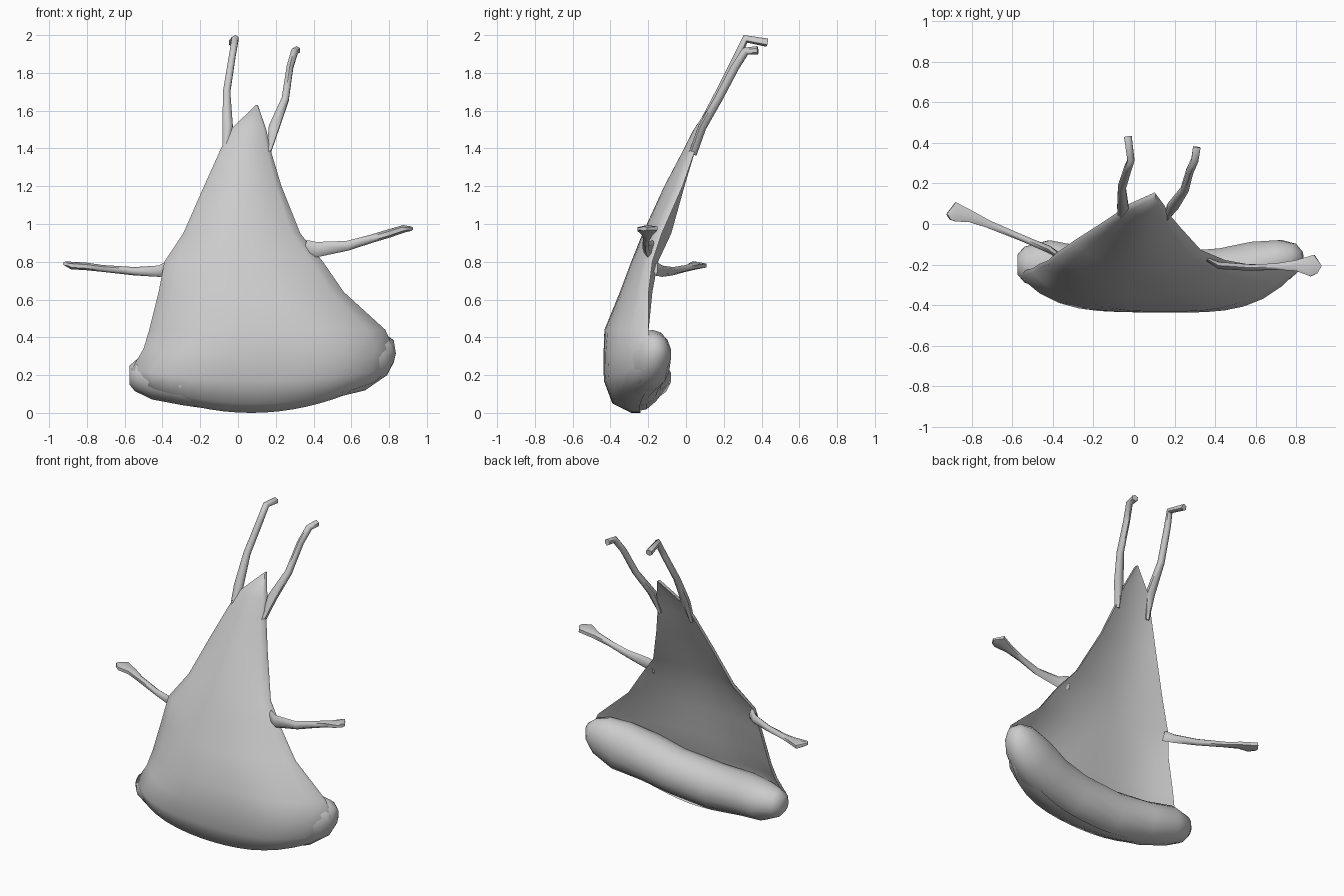
import bpy, bmesh, math
from mathutils import Vector


def finish(name, verts, faces, angle=60):
    me = bpy.data.meshes.new(name)
    me.from_pydata(verts, [], faces)
    bm = bmesh.new()
    bm.from_mesh(me)
    bmesh.ops.recalc_face_normals(bm, faces=bm.faces)
    bm.to_mesh(me)
    bm.free()
    ob = bpy.data.objects.new(name, me)
    bpy.context.collection.objects.link(ob)
    bpy.ops.object.select_all(action='DESELECT')
    ob.select_set(True)
    bpy.context.view_layer.objects.active = ob
    bpy.ops.object.shade_smooth_by_angle(angle=math.radians(angle))
    return ob


def sweep(name, stations, side, n):
    """Tube through (x, y, z, half width along side, half height)."""
    pts = [Vector(s[:3]) for s in stations]
    verts, faces = [], []
    for i, s in enumerate(stations):
        t = (pts[min(i + 1, len(pts) - 1)] - pts[max(i - 1, 0)]).normalized()
        u = Vector(side)
        u = (u - t * u.dot(t)).normalized()
        v = t.cross(u)
        for k in range(n):
            a = 2 * math.pi * (k + 0.5) / n
            verts.append(pts[i] + u * s[3] * math.cos(a) + v * s[4] * math.sin(a))
    for i in range(len(pts) - 1):
        for k in range(n):
            k2 = (k + 1) % n
            faces.append((i*n + k, i*n + k2, (i+1)*n + k2, (i+1)*n + k))
    faces.append(tuple(range(n)))
    faces.append(tuple(range((len(pts) - 1) * n, len(pts) * n)))
    return finish(name, verts, faces)


# Leaning, bowed front sheet:
# z, left x, right x, centre y, left edge y, right edge y, bow exponent, edge lift, thickness
rows = [
    (0.00, -0.44, 0.58, -0.29, -0.24, -0.24, 4, 0.10, 0.05),
    (0.05, -0.53, 0.72, -0.39, -0.27, -0.26, 4, 0.11, 0.05),
    (0.17, -0.565, 0.80, -0.435, -0.26, -0.22, 4, 0.06, 0.06),
    (0.30, -0.50, 0.825, -0.437, -0.24, -0.21, 3.6, 0.04, 0.11),
    (0.44, -0.47, 0.78, -0.432, -0.22, -0.22, 3, 0, 0.13),
    (0.64, -0.42, 0.56, -0.35, -0.20, -0.22, 2.4, 0, 0.085),
    (0.80, -0.39, 0.45, -0.29, -0.17, -0.20, 2.2, 0, 0.06),
    (0.95, -0.29, 0.33, -0.23, -0.10, -0.15, 2, 0, 0.06),
    (1.20, -0.18, 0.23, -0.115, -0.03, -0.04, 2, 0, 0.06),
    (1.40, -0.09, 0.17, -0.01, 0.03, 0.03, 2, 0, 0.05),
    (1.50, -0.04, 0.15, 0.04, 0.07, 0.07, 2, 0, 0.04),
    (1.63, 0.095, 0.105, 0.13, 0.13, 0.13, 2, 0, 0.025),
]
COLS = 15
verts, faces = [], []
for back in (0, 1):
    for z, xl, xr, yc, yl, yr, p, lift, thick in rows:
        for j in range(COLS):
            u = 2 * j / (COLS - 1) - 1
            x = (xl + xr) / 2 + u * (xr - xl) / 2
            ye = yl if u < 0 else yr
            y = yc + (ye - yc) * abs(u) ** p
            d = thick + (0.022 - thick) * u * u
            verts.append((x, y + back * d, z + lift * u * u))
R = len(rows)
B = R * COLS
for o in (0, B):
    for i in range(R - 1):
        for j in range(COLS - 1):
            a = o + i * COLS + j
            faces.append((a, a + 1, a + COLS + 1, a + COLS))
rim = ([j for j in range(COLS)] + [i * COLS + COLS - 1 for i in range(1, R)]
       + [(R - 1) * COLS + j for j in range(COLS - 2, -1, -1)]
       + [i * COLS for i in range(R - 2, 0, -1)])
for a, b in zip(rim, rim[1:] + rim[:1]):
    faces.append((a, b, b + B, a + B))
finish("front_sheet", verts, faces)

# Padded roll behind the bottom edge, curling back and up at the right end
sweep("bottom_roll", [
    (-0.575, -0.20, 0.20, 0.05, 0.05),
    (-0.54, -0.20, 0.20, 0.09, 0.085),
    (-0.44, -0.20, 0.19, 0.125, 0.12),
    (-0.28, -0.25, 0.17, 0.145, 0.13),
    (-0.04, -0.27, 0.15, 0.14, 0.145),
    (0.25, -0.27, 0.175, 0.14, 0.145),
    (0.45, -0.26, 0.22, 0.145, 0.15),
    (0.62, -0.21, 0.27, 0.13, 0.16),
    (0.74, -0.175, 0.32, 0.10, 0.13),
    (0.80, -0.165, 0.345, 0.07, 0.08),
    (0.83, -0.165, 0.35, 0.03, 0.035),
], (0, 1, 0), 14)

# Side straps with flared flat ends
sweep("left_strap", [
    (-0.365, -0.16, 0.765, 0.012, 0.04),
    (-0.42, -0.125, 0.75, 0.02, 0.03),
    (-0.55, -0.07, 0.75, 0.018, 0.022),
    (-0.72, 0.00, 0.765, 0.022, 0.018),
    (-0.80, 0.035, 0.775, 0.032, 0.02),
    (-0.88, 0.06, 0.78, 0.055, 0.02),
    (-0.915, 0.035, 0.79, 0.02, 0.012),
], (0, 1, 0), 6)
sweep("right_strap", [
    (0.36, -0.175, 0.87, 0.01, 0.045),
    (0.42, -0.205, 0.865, 0.02, 0.04),
    (0.58, -0.215, 0.885, 0.018, 0.026),
    (0.70, -0.21, 0.92, 0.018, 0.022),
    (0.80, -0.205, 0.95, 0.03, 0.022),
    (0.88, -0.205, 0.975, 0.062, 0.02),
    (0.915, -0.225, 0.975, 0.025, 0.012),
], (0, 1, 0), 6)

# Upper straps with hooked tips
for name, path in {
    "upper_left_strap": [(-0.07, 0.035, 1.37), (-0.055, 0.085, 1.52), (-0.06, 0.18, 1.70),
                         (-0.03, 0.275, 1.89), (-0.015, 0.315, 1.98), (-0.03, 0.43, 1.96)],
    "upper_right_strap": [(0.16, 0.035, 1.37), (0.19, 0.085, 1.51), (0.25, 0.17, 1.66),
                          (0.275, 0.26, 1.83), (0.30, 0.315, 1.915), (0.31, 0.38, 1.92)],
}.items():
    widths = [0.012, 0.032, 0.022, 0.02, 0.02, 0.022]
    sweep(name, [(*p, w, 0.022) for p, w in zip(path, widths)], (1, 0, 0), 6)
